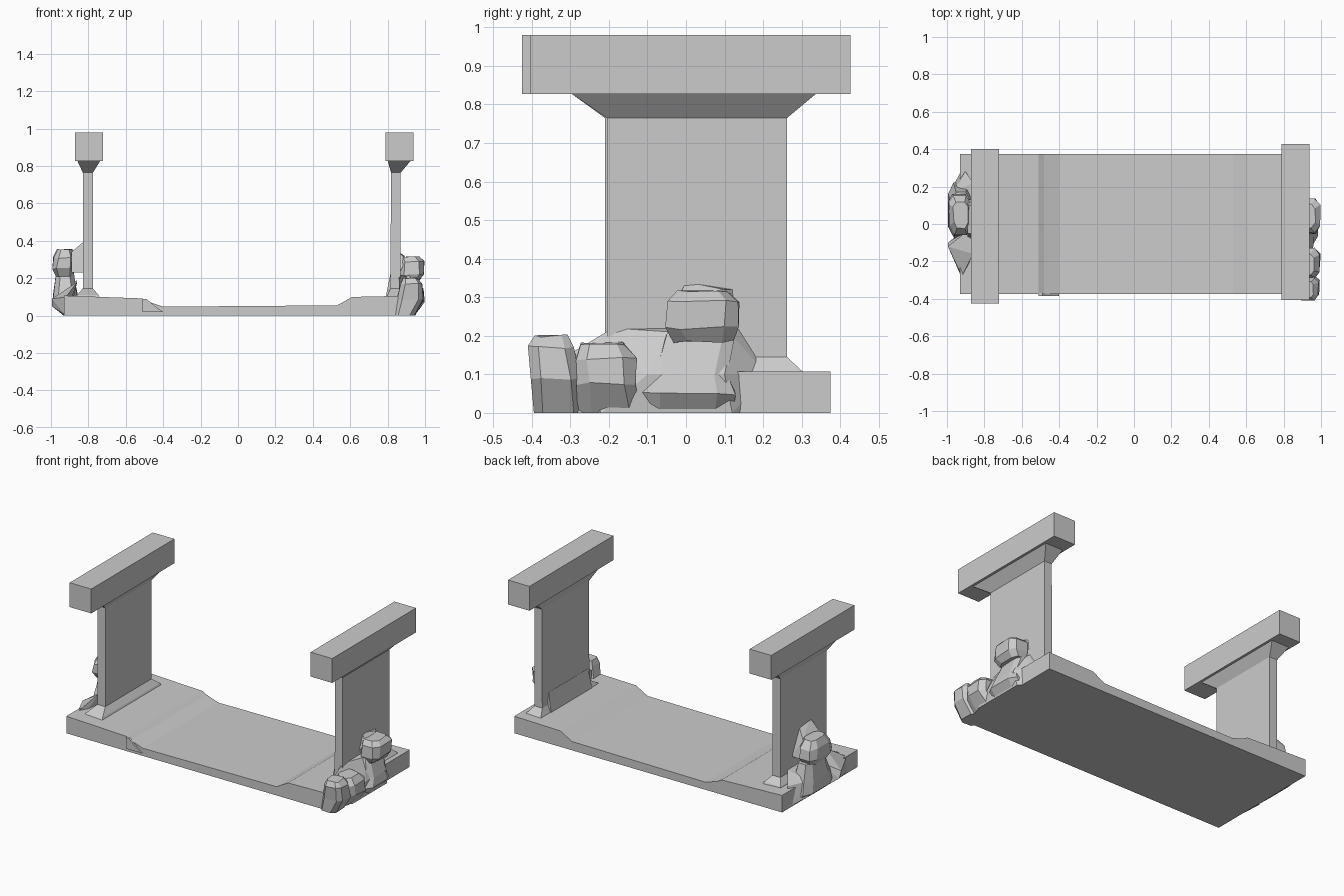
import bpy, bmesh, random

random.seed(4)


def make_object(name, bm):
    bmesh.ops.recalc_face_normals(bm, faces=bm.faces)
    mesh = bpy.data.meshes.new(name)
    bm.to_mesh(mesh)
    bm.free()
    ob = bpy.data.objects.new(name, mesh)
    bpy.context.collection.objects.link(ob)
    return ob


def ring(z, x0, x1, y0, y1, cut):
    if cut == 0:
        return [(x0, y0, z), (x1, y0, z), (x1, y1, z), (x0, y1, z)]
    cx, cy = cut * (x1 - x0), cut * (y1 - y0)
    return [(x0 + cx, y0, z), (x1 - cx, y0, z), (x1, y0 + cy, z), (x1, y1 - cy, z),
            (x1 - cx, y1, z), (x0 + cx, y1, z), (x0, y1 - cy, z), (x0, y0 + cy, z)]


def loft(name, levels, cut=0.0, jitter=0.0):
    """Stack of rectangular or corner-cut rings: (z, x0, x1, y0, y1)."""
    bm = bmesh.new()
    rings = []
    for level in levels:
        pts = ring(*level, cut)
        rings.append([bm.verts.new([c + random.uniform(-jitter, jitter) * (i < 2 or level[0] > 0.03)
                                    for i, c in enumerate(p)]) for p in pts])
    n = len(rings[0])
    for a, b in zip(rings, rings[1:]):
        for i in range(n):
            j = (i + 1) % n
            bm.faces.new((a[i], a[j], b[j], b[i]))
    bm.faces.new(rings[0][::-1])
    bm.faces.new(rings[-1])
    return make_object(name, bm)


def hull(name, points):
    bm = bmesh.new()
    for p in points:
        bm.verts.new(p)
    bmesh.ops.convex_hull(bm, input=bm.verts)
    return make_object(name, bm)


# Base slab: side profile swept through the depth
profile = [(-0.93, 0.0), (0.93, 0.0), (0.93, 0.107), (0.61, 0.10), (0.53, 0.055),
           (-0.40, 0.048), (-0.48, 0.075), (-0.51, 0.092), (-0.93, 0.107)]
bm = bmesh.new()
front = [bm.verts.new((x, -0.375, z)) for x, z in profile]
back = [bm.verts.new((x, 0.375, z)) for x, z in profile]
bm.faces.new(front)
bm.faces.new(back[::-1])
for i in range(len(profile)):
    j = (i + 1) % len(profile)
    bm.faces.new((front[i], front[j], back[j], back[i]))
make_object("base_slab", bm)

# Raised lip at the left step
loft("left_step_lip", [(0.02, -0.51, -0.40, -0.385, -0.37),
                       (0.048, -0.51, -0.44, -0.385, -0.37),
                       (0.09, -0.51, -0.49, -0.385, -0.37)])

# Pillars with flared foot and head
loft("left_pillar", [(0.09, -0.87, -0.735, -0.30, 0.30), (0.11, -0.86, -0.745, -0.28, 0.29),
                     (0.145, -0.83, -0.775, -0.21, 0.25), (0.765, -0.83, -0.775, -0.21, 0.25),
                     (0.83, -0.86, -0.735, -0.30, 0.32)])
loft("right_pillar", [(0.09, 0.79, 0.90, -0.28, 0.31), (0.105, 0.795, 0.90, -0.27, 0.305),
                      (0.145, 0.815, 0.87, -0.205, 0.262), (0.765, 0.818, 0.87, -0.205, 0.262),
                      (0.83, 0.80, 0.925, -0.30, 0.34)])

# Cross beams
loft("left_beam", [(0.827, -0.872, -0.722, -0.425, 0.40), (0.98, -0.872, -0.722, -0.425, 0.40)])
loft("right_beam", [(0.827, 0.788, 0.938, -0.405, 0.427), (0.98, 0.788, 0.938, -0.405, 0.427)])

# Rubble mound at the right pillar, also reaching its inner face
hull("right_rubble_mound", [
    (0.86, -0.29, 0.0), (0.95, -0.22, 0.0), (0.95, 0.12, 0.0), (0.86, 0.21, 0.0),
    (0.86, -0.29, 0.16), (0.96, -0.10, 0.10), (0.96, 0.10, 0.10), (0.87, 0.21, 0.10),
    (0.86, -0.19, 0.22), (0.86, -0.06, 0.22), (0.90, -0.04, 0.21), (0.90, 0.12, 0.20),
    (0.86, 0.14, 0.225)])
hull("right_inner_slope", [
    (0.788, -0.20, 0.09), (0.788, 0.21, 0.09), (0.85, -0.20, 0.09), (0.85, 0.21, 0.09),
    (0.814, -0.19, 0.22), (0.814, 0.20, 0.22), (0.85, -0.19, 0.22), (0.85, 0.20, 0.22)])

# Right boulders
rocks = {
    "right_front_boulder": [(0.0, 0.84, 0.94, -0.395, -0.27), (0.09, 0.85, 0.99, -0.40, -0.275),
                            (0.17, 0.87, 0.985, -0.41, -0.29), (0.20, 0.88, 0.96, -0.39, -0.31)],
    "right_middle_boulder": [(0.0, 0.84, 0.94, -0.28, -0.11), (0.075, 0.86, 0.995, -0.285, -0.13),
                             (0.14, 0.86, 0.995, -0.285, -0.13), (0.18, 0.87, 0.96, -0.27, -0.16)],
    "right_low_boulder": [(0.0, 0.85, 0.94, -0.12, 0.12), (0.05, 0.85, 0.98, -0.12, 0.13),
                          (0.10, 0.86, 0.97, -0.08, 0.11), (0.21, 0.86, 0.93, -0.05, 0.13)],
    "right_high_boulder": [(0.185, 0.865, 0.965, -0.03, 0.125), (0.22, 0.865, 0.995, -0.05, 0.138),
                           (0.29, 0.865, 0.995, -0.045, 0.138), (0.315, 0.865, 0.97, -0.02, 0.11)],
    "left_low_boulder": [(0.0, -0.93, -0.85, -0.08, 0.22), (0.05, -0.99, -0.85, -0.08, 0.22),
                         (0.12, -0.985, -0.86, -0.06, 0.20), (0.225, -0.97, -0.88, -0.02, 0.17)],
    "left_high_boulder": [(0.21, -0.975, -0.88, -0.03, 0.14), (0.25, -0.995, -0.875, -0.06, 0.16),
                          (0.31, -0.985, -0.875, -0.055, 0.15), (0.355, -0.965, -0.89, -0.02, 0.12)],
}
for name, levels in rocks.items():
    loft(name, levels, cut=0.2, jitter=0.004)

# Loose stone and shards leaning on the pillars
hull("right_pillar_shard", [
    (0.86, -0.05, 0.22), (0.86, 0.0, 0.34), (0.86, 0.13, 0.32), (0.86, 0.14, 0.22),
    (0.90, -0.02, 0.30), (0.89, 0.10, 0.32)])
hull("left_pillar_stone", [
    (-0.82, -0.08, 0.23), (-0.82, 0.13, 0.23), (-0.82, -0.06, 0.40), (-0.82, 0.05, 0.39),
    (-0.89, -0.07, 0.23), (-0.89, 0.13, 0.23), (-0.89, -0.05, 0.34), (-0.89, 0.11, 0.34)])

# Low shards spreading from the left end
hull("left_front_shard", [
    (-0.92, -0.29, 0.0), (-0.90, -0.05, 0.0), (-0.93, -0.05, 0.0), (-0.995, -0.10, 0.05),
    (-0.995, -0.12, 0.09), (-0.92, -0.28, 0.10), (-0.86, -0.16, 0.18), (-0.88, -0.03, 0.16)])
hull("left_back_shard", [
    (-0.92, 0.29, 0.0), (-0.92, 0.12, 0.0), (-0.98, 0.18, 0.04), (-0.97, 0.17, 0.13),
    (-0.90, 0.28, 0.12), (-0.86, 0.22, 0.19), (-0.86, 0.10, 0.19)])
